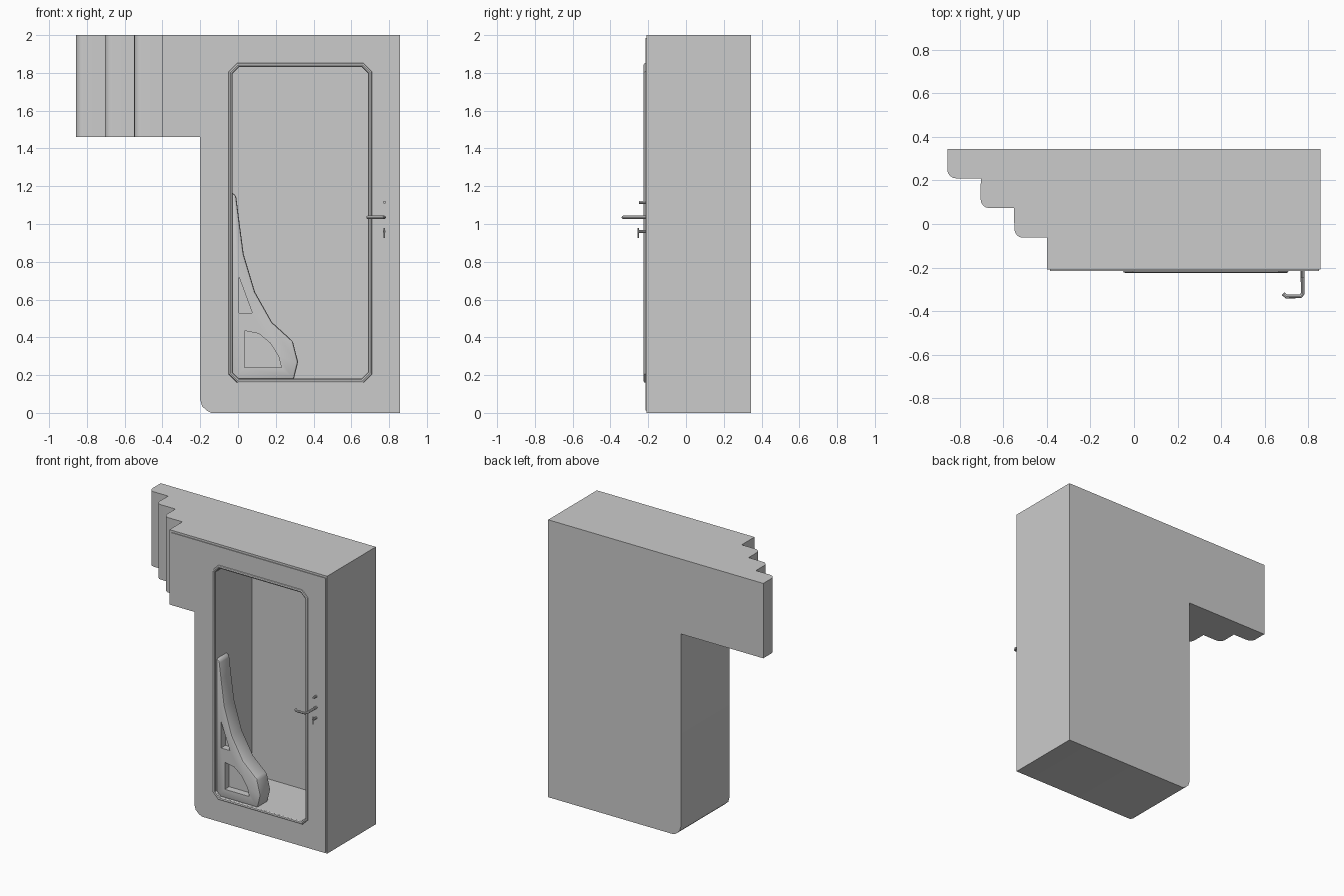
import bpy, bmesh, math
from mathutils import Vector

if "Cube" in bpy.data.objects:
    bpy.data.objects.remove(bpy.data.objects["Cube"])


def prism(name, pts, lo, hi, axis='y'):
    """Extrude a closed 2D profile along y (profile in xz) or z (profile in xy)."""
    bm = bmesh.new()
    at = (lambda a, b, t: (a, t, b)) if axis == 'y' else (lambda a, b, t: (a, b, t))
    f = bm.faces.new([bm.verts.new(at(a, b, lo)) for a, b in pts])
    ext = bmesh.ops.extrude_face_region(bm, geom=[f])
    d = Vector(at(0, 0, hi - lo))
    bmesh.ops.translate(bm, vec=d, verts=[v for v in ext['geom'] if isinstance(v, bmesh.types.BMVert)])
    bmesh.ops.recalc_face_normals(bm, faces=bm.faces)
    me = bpy.data.meshes.new(name)
    bm.to_mesh(me)
    bm.free()
    ob = bpy.data.objects.new(name, me)
    bpy.context.collection.objects.link(ob)
    return ob


def cut(ob, cutters):
    bpy.context.view_layer.objects.active = ob
    for c in cutters:
        m = ob.modifiers.new('cut', 'BOOLEAN')
        m.operation, m.solver, m.object = 'DIFFERENCE', 'EXACT', c
        bpy.ops.object.modifier_apply(modifier=m.name)


def smooth(ob, angle=30):
    bpy.ops.object.select_all(action='DESELECT')
    ob.select_set(True)
    bpy.context.view_layer.objects.active = ob
    bpy.ops.object.shade_smooth_by_angle(angle=math.radians(angle))


def tube(name, pts, r, cyclic=False):
    cu = bpy.data.curves.new(name, 'CURVE')
    cu.dimensions, cu.bevel_depth, cu.bevel_resolution = '3D', r, 2
    cu.use_fill_caps = True
    sp = cu.splines.new('POLY')
    sp.points.add(len(pts) - 1)
    for p, co in zip(sp.points, pts):
        p.co = (*co, 1)
    sp.use_cyclic_u = cyclic
    ob = bpy.data.objects.new(name, cu)
    bpy.context.collection.objects.link(ob)
    bpy.ops.object.select_all(action='DESELECT')
    ob.select_set(True)
    bpy.context.view_layer.objects.active = ob
    bpy.ops.object.convert(target='MESH')
    smooth(ob, 40)
    return ob


def chamfered(x0, x1, z0, z1, c):
    return [(x0 + c, z0), (x1 - c, z0), (x1, z0 + c), (x1, z1 - c),
            (x1 - c, z1), (x0 + c, z1), (x0, z1 - c), (x0, z0 + c)]


# cutters: door cavity and the space under the overhanging arm
opening = chamfered(-0.03, 0.69, 0.18, 1.83, 0.035)
cavity = prism('cavity_cutter', opening, -0.4, 0.2)
notch = prism('notch_cutter', [(-1, -0.2), (-0.14, -0.2), (-0.14, -0.001), (-0.165, 0.012),
                               (-0.19, 0.035), (-0.2, 0.07), (-0.2, 1.46), (-1, 1.46)], -0.5, 0.6)

# main body: stepped plan with rounded step noses
plan = [(0.858, -0.21), (0.858, 0.345), (-0.858, 0.345)]
R = 0.04
for x, y in [(-0.858, 0.21), (-0.705, 0.073), (-0.55, -0.063)]:
    for i in range(5):
        a = math.pi + math.pi / 2 * i / 4
        plan.append((x + R + R * math.cos(a), y + R + R * math.sin(a)))
    plan.append((x + 0.154, y))
plan[-1] = (-0.4, -0.063)
plan.append((-0.4, -0.21))
body = prism('body', plan, 0, 2, 'z')
cut(body, [notch, cavity])
smooth(body)

# thin raised front panel
panel = prism('front_panel', [(-0.15, 0.012), (0.85, 0.012), (0.85, 1.985), (-0.385, 1.985),
                              (-0.385, 1.472), (-0.182, 1.472), (-0.182, 0.05)], -0.215, -0.205)
cut(panel, [cavity])

# bead around the opening
tube('opening_seal', [(x, -0.213, z) for x, z in chamfered(-0.04, 0.70, 0.17, 1.842, 0.04)], 0.012, True)

# curved inner door trim with two pockets
edge = [(0.295, 0.175), (0.318, 0.27), (0.29, 0.38), (0.18, 0.48), (0.09, 0.64),
        (0.03, 0.84), (0.005, 1.03), (-0.01, 1.15)]
trim = prism('inner_trim', [(-0.035, 0.175)] + edge + [(-0.035, 1.17)], -0.2, -0.08)
bev = trim.modifiers.new('bevel', 'BEVEL')
bev.width, bev.segments = 0.012, 2
bpy.context.view_layer.objects.active = trim
bpy.ops.object.modifier_apply(modifier='bevel')
quarter = [(0.035, 0.24), (0.23, 0.24), (0.215, 0.30), (0.17, 0.37), (0.11, 0.42), (0.035, 0.435)]
p1 = prism('quarter_pocket_cutter', quarter, -0.3, -0.15)
p2 = prism('triangle_pocket_cutter', [(0.005, 0.53), (0.075, 0.53), (0.005, 0.72)], -0.3, -0.15)
cut(trim, [p1, p2])
smooth(trim, 40)

for c in (cavity, notch, p1, p2):
    bpy.data.objects.remove(c, do_unlink=True)

# lever handle, upper button and lower thumb turn
tube('lever_handle', [(0.775, -0.2, 1.035), (0.775, -0.32, 1.035), (0.765, -0.333, 1.035),
                      (0.70, -0.333, 1.035), (0.685, -0.32, 1.035)], 0.009)
tube('upper_button', [(0.775, -0.2, 1.115), (0.775, -0.248, 1.115)], 0.008)
tube('lower_stem', [(0.775, -0.2, 0.96), (0.775, -0.252, 0.96)], 0.008)
tube('thumb_turn', [(0.775, -0.253, 0.927), (0.775, -0.253, 0.98)], 0.004)
